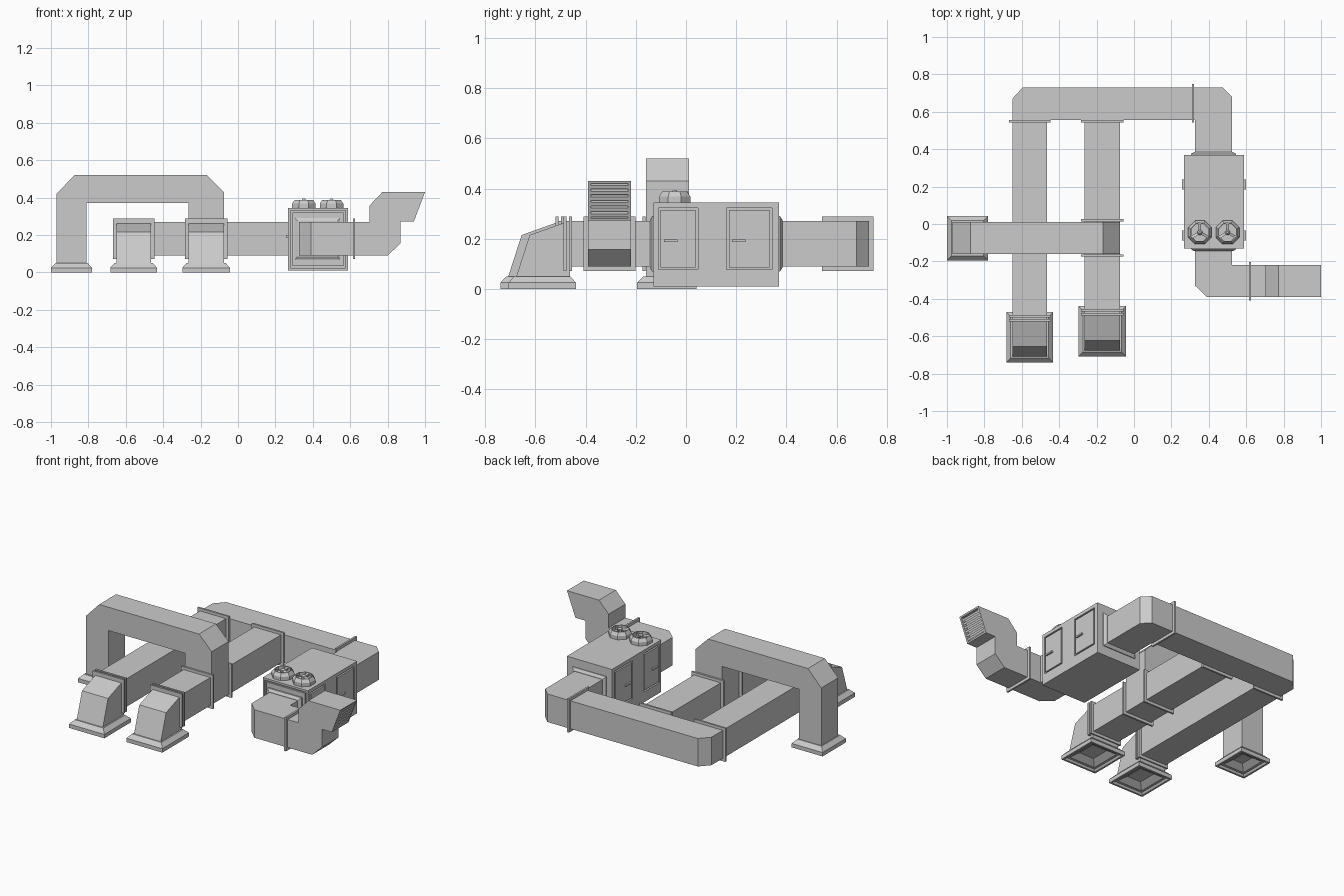
import bpy, bmesh, math
from mathutils import Vector

old = bpy.data.objects.get("Cube")
if old:
    bpy.data.objects.remove(old, do_unlink=True)

metal = bpy.data.materials.new("galvanised grey")
metal.use_nodes = True
GREY = (0.6, 0.6, 0.6, 1)
metal.diffuse_color = GREY
metal.node_tree.nodes["Principled BSDF"].inputs["Base Color"].default_value = GREY


def loft(name, rings):
    """Skin a list of equal-length point rings and cap both ends."""
    bm = bmesh.new()
    rows = [[bm.verts.new(p) for p in ring] for ring in rings]
    n = len(rows[0])
    for a, b in zip(rows, rows[1:]):
        for i in range(n):
            j = (i + 1) % n
            bm.faces.new((a[i], a[j], b[j], b[i]))
    bm.faces.new(rows[0][::-1])
    bm.faces.new(rows[-1])
    bmesh.ops.recalc_face_normals(bm, faces=bm.faces[:])
    mesh = bpy.data.meshes.new(name)
    bm.to_mesh(mesh)
    bm.free()
    mesh.materials.append(metal)
    ob = bpy.data.objects.new(name, mesh)
    bpy.context.collection.objects.link(ob)
    return ob


def prism(name, pts, axis, lo, hi):
    """Extrude a 2D outline along the named axis."""
    def place(p, h):
        u, v = p
        return {"x": (h, u, v), "y": (u, h, v), "z": (u, v, h)}[axis]
    return loft(name, [[place(p, h) for p in pts] for h in (lo, hi)])


def rect(x0, x1, y0, y1):
    return [(x0, y0), (x1, y0), (x1, y1), (x0, y1)]


def box(name, x0, x1, y0, y1, z0, z1):
    return prism(name, rect(x0, x1, y0, y1), "z", z0, z1)


def cut(ob, cutter):
    mod = ob.modifiers.new("cut", "BOOLEAN")
    mod.operation = "DIFFERENCE"
    mod.solver = "EXACT"
    mod.object = cutter
    dg = bpy.context.evaluated_depsgraph_get()
    dg.update()
    mesh = bpy.data.meshes.new_from_object(ob.evaluated_get(dg))
    ob.modifiers.clear()
    ob.data = mesh
    bpy.data.objects.remove(cutter, do_unlink=True)


Z0, Z1 = 0.09, 0.27          # duct floor and roof
LEFT_RUN, RIGHT_RUN = (-0.65, -0.465), (-0.265, -0.075)
LIP, T = 0.018, 0.006        # flange overhang and half thickness


def flange_y(name, run, y):
    box(name, run[0] - LIP, run[1] + LIP, y - T, y + T, Z0 - LIP, Z1 + LIP)


def flange_x(name, x, y0, y1):
    box(name, x - T, x + T, y0 - LIP, y1 + LIP, Z0 - LIP, Z1 + LIP)


# Flared foot with a hollow diffuser underneath
def diffuser(name, x0, x1, y0, y1):
    steps = [(0.075, 0.04), (0.035, 0.012), (0.02, 0.012), (0.012, 0),
             (0, 0), (0, 0.025), (0.024, 0.05)]
    loft(name, [[(x, y, z) for x, y in rect(x0 + d, x1 - d, y0 + d, y1 - d)]
                for d, z in steps])


# Rear main duct and the two straight runs
prism("rear_main_duct",
      [(0.325, 0.37), (0.525, 0.37), (0.525, 0.68), (0.475, 0.73), (-0.595, 0.73),
       (-0.65, 0.67), (-0.65, 0.555), (0.325, 0.555)], "z", Z0, Z1)
flange_x("rear_main_flange", 0.315, 0.56, 0.73)

# Each run ends in a downturned outlet
for side, run, end in (("right", LEFT_RUN, -0.515), ("middle", RIGHT_RUN, -0.483)):
    box(side + "_run_duct", *run, end, 0.56, Z0, Z1)
    flange_y(side + "_run_rear_flange", run, 0.549)
    flange_y(side + "_run_outlet_flange", run, end)
    flange_y(side + "_run_outlet_flange_inner", run, end + 0.022)
    prism(side + "_outlet_elbow",
          [(end, Z1 - 0.005), (end - 0.14, 0.215), (end - 0.195, 0.045),
           (end + 0.02, 0.045), (end + 0.02, Z0), (end, Z0)], "x", *run)
    diffuser(side + "_outlet_foot", run[0] - 0.033, run[1] + 0.033,
             end - 0.225, end + 0.045)
for label, y in (("rear", 0.02), ("front", -0.168)):
    flange_y("bridge_joint_flange_" + label, RIGHT_RUN, y)

# Raised bridge duct crossing over the runs
prism("bridge_duct",
      [(-0.97, 0.045), (-0.97, 0.42), (-0.875, 0.52), (-0.165, 0.52), (-0.075, 0.43),
       (-0.075, 0.26), (-0.265, 0.26), (-0.265, 0.37), (-0.81, 0.37), (-0.81, 0.045)],
      "y", -0.16, 0.012)
diffuser("bridge_foot", -1.0, -0.78, -0.195, 0.042)

# Air handling cabinet with recessed panels
X0, X1, Y0, Y1, B0, B1 = 0.267, 0.588, -0.13, 0.37, 0.01, 0.345
cabinet = box("cabinet", X0, X1, Y0, Y1, B0, B1)
DEPTH, GAP = 0.012, 0.009
for side, face, out in (("left", X1, 1), ("right", X0, -1)):
    for label, y0, y1 in (("front", -0.11, 0.047), ("rear", 0.162, 0.342)):
        def slab(name, inset, a, b):
            xs = sorted((face + out * a, face + out * b))
            return box(name, *xs, y0 + inset, y1 - inset, 0.077 + inset, 0.323 - inset)
        cut(cabinet, slab("door_cutter", 0, -DEPTH, 0.02))
        slab(f"{side}_{label}_door", GAP, -DEPTH - 0.002, 0)
        xs = sorted((face - out * 0.002, face + out * 0.01))
        box(f"{side}_{label}_door_handle", *xs, y0 + 0.022, y0 + 0.076, 0.187, 0.197)

for label, face, out in (("front", Y0, -1), ("rear", Y1, 1)):
    def plate(name, inset, a, b):
        ys = sorted((face + out * a, face + out * b))
        return box(name, X0 + inset, X1 - inset, *ys, B0 + inset, B1 - inset)
    if label == "front":
        cut(cabinet, plate("panel_cutter", 0.013, -0.014, 0.02))
        plate("front_panel", 0.024, -0.016, -0.004)
    # Tapered collar where the duct meets the cabinet
    loft(label + "_duct_collar",
         [[(x, face + out * h, z) for x, z in
           rect(0.325 - d, 0.525 + d, Z0 - d, Z1 + d)]
          for h, d in ((-0.01, 0.02), (0.005, 0.02), (0.014, 0.006))])

# Twin roof fans
for label, cx in (("right", 0.352), ("left", 0.5)):
    cy = -0.045

    def ring(r, z):
        return [(cx + r * math.cos(math.pi * (i + 0.5) / 4),
                 cy + r * math.sin(math.pi * (i + 0.5) / 4), z) for i in range(8)]
    loft(label + "_fan_housing",
         [ring(r, z) for r, z in ((0.068, B1 - 0.005), (0.068, 0.368), (0.054, 0.388),
                                  (0.049, 0.388), (0.049, 0.36))])
    loft(label + "_fan_hub", [ring(0.014, 0.355), ring(0.014, 0.386), ring(0.006, 0.395)])
    for k in range(3):
        ang = math.pi / 2 + k * math.tau / 3
        d = Vector((math.cos(ang), math.sin(ang), 0))
        s = Vector((-d.y, d.x, 0))
        c = Vector((cx, cy, 0))
        loft(f"{label}_fan_blade_{k + 1}",
             [[c + d * r + s * w + Vector((0, 0, z)) for w, z in
               ((-0.007, 0.374), (0.007, 0.38), (0.007, 0.388), (-0.007, 0.382))]
              for r in (0.005, 0.052)])

# Front duct bend and rising intake
prism("front_duct_bend",
      [(0.325, Y0 + 0.01), (0.525, Y0 + 0.01), (0.525, -0.22), (0.62, -0.22),
       (0.62, -0.39), (0.39, -0.39), (0.325, -0.328)], "z", Z0, Z1)
flange_x("front_duct_flange", 0.62, -0.39, -0.22)
intake = prism("intake_riser",
               [(0.62, Z0), (0.80, Z0), (0.87, 0.157), (0.87, 0.272), (0.94, 0.272),
                (1.0, 0.43), (0.772, 0.43), (0.704, 0.358), (0.704, Z1), (0.62, Z1)],
               "y", -0.39, -0.22)

# Slanted louvre grille on the intake mouth
low, high = Vector((0.94, 0.272)), Vector((1.0, 0.43))
normal = Vector((high.y - low.y, low.x - high.x)).normalized()


def mouth(t, depth):
    return tuple(low.lerp(high, t) - normal * depth)


cut(intake, prism("louvre_cutter", [mouth(0.06, 0.025), mouth(0.06, -0.02),
                                    mouth(0.94, -0.02), mouth(0.94, 0.025)],
                  "y", -0.378, -0.232))
COUNT = 6
for i in range(COUNT):
    t = 0.085 + 0.85 * i / COUNT
    prism(f"louvre_slat_{i + 1}",
          [mouth(t, 0.002), mouth(t + 0.085, 0.002), mouth(t + 0.1, 0.02),
           mouth(t + 0.07, 0.02)], "y", -0.379, -0.231)
